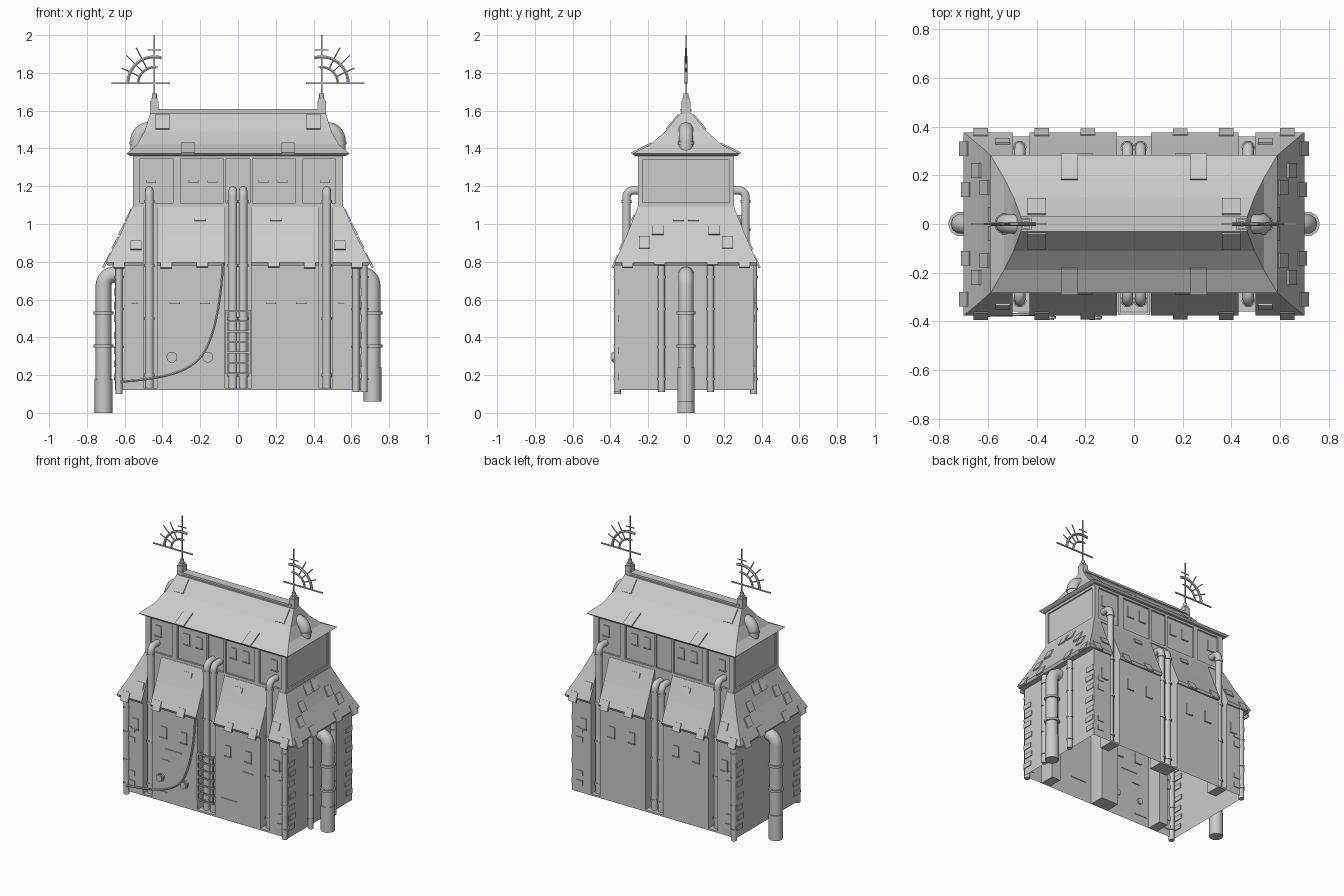
import bpy, bmesh, math
from mathutils import Vector, Matrix

cube = bpy.data.objects.get("Cube")
if cube:
    bpy.data.objects.remove(cube, do_unlink=True)

GREY = (0.6, 0.6, 0.6, 1)
mat = bpy.data.materials.new("plain grey")
mat.use_nodes = True
mat.diffuse_color = GREY
mat.node_tree.nodes["Principled BSDF"].inputs["Base Color"].default_value = GREY
SIDES = (-1, 1)


def finish(name, bm):
    bmesh.ops.recalc_face_normals(bm, faces=bm.faces)
    mesh = bpy.data.meshes.new(name)
    bm.to_mesh(mesh)
    bm.free()
    mesh.materials.append(mat)
    ob = bpy.data.objects.new(name, mesh)
    bpy.context.collection.objects.link(ob)
    return ob


def box(name, centre, size, rot=None):
    bm = bmesh.new()
    m = Matrix.Translation(centre) @ (rot or Matrix()) @ Matrix.Diagonal((*size, 1))
    bmesh.ops.create_cube(bm, size=1, matrix=m)
    return finish(name, bm)


def loft(rings, x_min=None, x_max=None):
    """Rectangular rings (half x, half y, z), optionally trimmed in x."""
    bm = bmesh.new()
    loops = [[bm.verts.new((sx * x, sy * y, z)) for sx, sy in
              ((-1, -1), (1, -1), (1, 1), (-1, 1))] for x, y, z in rings]
    for a, b in zip(loops, loops[1:]):
        for i in range(4):
            j = (i + 1) % 4
            bm.faces.new((a[i], a[j], b[j], b[i]))
    bm.faces.new(loops[0])
    bm.faces.new(loops[-1])
    for x, d in ((x_min, -1), (x_max, 1)):
        if x is not None:
            cut = bmesh.ops.bisect_plane(
                bm, geom=bm.verts[:] + bm.edges[:] + bm.faces[:], dist=1e-5,
                plane_co=(x, 0, 0), plane_no=(d, 0, 0), clear_outer=True)["geom_cut"]
            bmesh.ops.contextual_create(bm, geom=[e for e in cut if isinstance(e, bmesh.types.BMEdge)])
    return bm


def pipe(name, points, r, sides=3, kind="POLY"):
    cu = bpy.data.curves.new(name, "CURVE")
    cu.dimensions = "3D"
    cu.bevel_depth, cu.bevel_resolution, cu.use_fill_caps = r, sides, True
    sp = cu.splines.new(kind)
    sp.points.add(len(points) - 1)
    for p, co in zip(sp.points, points):
        p.co = (*co, 1)
    if kind == "NURBS":
        sp.order_u, sp.use_endpoint_u = 4, True
    ob = bpy.data.objects.new(name, cu)
    bpy.context.collection.objects.link(ob)
    bpy.ops.object.select_all(action="DESELECT")
    ob.select_set(True)
    bpy.context.view_layer.objects.active = ob
    bpy.ops.object.convert(target="MESH")
    ob = bpy.context.object
    ob.data.materials.clear()
    ob.data.materials.append(mat)
    bpy.ops.object.shade_smooth_by_angle(angle=math.radians(40))
    return ob


def elbow(name, base, top, direction, r, bend, reach):
    """Vertical pipe that bends at the top and runs along direction."""
    b, d = Vector(base), Vector(direction)
    pts = [b]
    for i in range(9):
        a = math.pi / 2 * i / 8
        pts.append(Vector((b.x, b.y, top - r - bend)) + d * bend * (1 - math.cos(a))
                   + Vector((0, 0, bend * math.sin(a))))
    pts.append(pts[-1] + d * reach)
    pipe(name, pts, r)


def collars(name, x, y, r, heights, half=0.008):
    for z in heights:
        pipe(name, [(x, y, z - half), (x, y, z + half)], r)


# Lower walls: open-bottomed outline with pipe recesses
BOT, EAVE, WX, WY, CORE = 0.12, 0.8, 0.65, 0.36, 0.25
half = [(WX, WY), (0.5, WY), (0.5, CORE), (0.43, CORE), (0.43, WY), (0.07, WY), (0.07, CORE)]
front = [(-x, -y) for x, y in half] + [(x, -y) for x, y in reversed(half)]
outline = front + [(-x, -y) for x, y in front]
bm = bmesh.new()
low = [bm.verts.new((x, y, BOT)) for x, y in outline]
high = [bm.verts.new((x, y, EAVE)) for x, y in outline]
for i in range(len(low)):
    j = (i + 1) % len(low)
    bm.faces.new((low[i], low[j], high[j], high[i]))
finish("lower_walls", bm)
for sy in SIDES:
    for x, w in ((-0.465, 0.07), (0, 0.14), (0.465, 0.07)):
        box("recess_floor", (x, sy * 0.305, BOT + 0.006), (w, 0.11, 0.012))

# Lower roof in separate sections with gaps for the pipes
LOWER = [(0.69, 0.37, 0.78), (0.7, 0.377, 0.797), (0.625, 0.314, 0.94), (0.56, 0.255, 1.09)]
for name, a, b in (("roof_end", -1, -0.5), ("roof_bay", -0.43, -0.07),
                   ("roof_bay", 0.07, 0.43), ("roof_end", 0.5, 1)):
    finish("lower_" + name, loft(LOWER, a, b))

# Upper storey with core running down behind the recesses
finish("recess_core", loft([(0.53, CORE - 0.002, EAVE - 0.01), (0.53, CORE - 0.002, 1.1)]))
finish("upper_walls", loft([(0.545, 0.24, 1.08), (0.545, 0.24, 1.37)]))
for sy in SIDES:
    box("upper_sill", (0, sy * 0.243, 1.1), (1.11, 0.02, 0.02))
    box("upper_top_band", (0, sy * 0.243, 1.355), (1.11, 0.02, 0.02))
    for sx in SIDES:
        for x, w in ((0.535, 0.035), (0.325, 0.04), (0.07, 0.015)):
            box("upper_pilaster", (sx * x, sy * 0.243, 1.23), (w, 0.02, 0.27))
        box("end_frame_post", (sx * 0.547, sy * 0.24, 1.23), (0.016, 0.024, 0.27))
for sx in SIDES:
    for z in (1.1, 1.355):
        box("end_frame_rail", (sx * 0.547, 0, z), (0.016, 0.48, 0.025))

# Upper hipped roof with flared eaves
finish("upper_roof", loft([(0.57, 0.27, 1.36), (0.59, 0.284, 1.372), (0.535, 0.19, 1.42),
                           (0.495, 0.11, 1.49), (0.465, 0.03, 1.585)]))
box("ridge_beam", (0, 0, 1.585), (0.9, 0.045, 0.03))
box("ridge_cap", (0, 0, 1.603), (0.88, 0.06, 0.014))
for sx in SIDES:
    x = sx * 0.443
    box("ridge_post", (x, 0, 1.605), (0.045, 0.05, 0.09))
    box("ridge_post_collar", (x, 0, 1.655), (0.032, 0.036, 0.025))
    pipe("ridge_post_tip", [(x, 0, 1.66), (x, 0, 1.69)], 0.013)

# Antennas: mast, crossbar, arcs and rays
for sx in SIDES:
    cx, cz = 0.443, 1.745

    def polar(r, deg):
        a = math.radians(deg)
        return (sx * (cx + r * math.cos(a)), 0, cz + r * math.sin(a))
    box("antenna_mast", (sx * cx, 0, 1.84), (0.007, 0.007, 0.32))
    box("antenna_crossbar", (sx * 0.515, 0, cz), (0.31, 0.008, 0.008))
    for z, w in ((1.92, 0.07), (1.83, 0.04)):
        box("antenna_tick", (sx * cx, 0, z), (w, 0.005, 0.005))
    for r, t, end in ((0.14, 0.009, 106), (0.085, 0.007, 96)):
        pipe("antenna_arc", [polar(r, i * end / 14) for i in range(15)], t, 1)
    for deg, r in ((25, 0.19), (45, 0.21), (63, 0.21)):
        pipe("antenna_ray", [polar(0.085, deg), polar(r, deg)], 0.004, 1)

# Windows on the long faces
for sy in SIDES:
    for sx in SIDES:
        for y, z, places in ((WY, 0.62, (0.56, 0.335, 0.175)), (0.24, 1.265, (0.46, 0.235, 0.135))):
            for x in places:
                box("window", (sx * x, sy * y, z), (0.046, 0.012, 0.075))
                box("window_sill", (sx * x, sy * y, z - 0.04), (0.054, 0.018, 0.008))

# Roof patches: tilted plates on the slopes
def patch(axis, s, along, out, z, w, length, slope):
    if axis == "y":
        rot = Matrix.Rotation(-s * slope, 4, "X")
        box("roof_patch", (along, s * out, z), (w, length, 0.012), rot)
    else:
        rot = Matrix.Rotation(s * slope, 4, "Y")
        box("roof_patch", (s * out, along, z), (length, w, 0.012), rot)


steep, side_steep = math.atan2(0.143, 0.063), math.atan2(0.143, 0.075)
for s in SIDES:
    for m in SIDES:
        for x, t, size in ((0.63, 0, 0.07), (0.54, 0.3, 0.05), (0.38, 0, 0.07), (0.19, 0, 0.06),
                           (0.2, 0.8, 0.035)):
            patch("y", s, m * x, 0.375 - 0.12 * t, 0.8 + 0.29 * t, 0.06, size, steep)
        for y, t in ((0.14, 0.05), (0.31, 0.0), (0.15, 0.6), (0.04, 0.85), (0.22, 0.35)):
            patch("x", s, m * y, 0.697 - 0.14 * t, 0.8 + 0.29 * t, 0.06, 0.07, side_steep)
        patch("y", s, m * 0.265, 0.235, 1.4, 0.07, 0.12, math.atan2(0.048, 0.094))
        patch("y", s, m * 0.4, 0.07, 1.54, 0.075, 0.1, math.atan2(0.095, 0.08))

# Long wall pipes, front and back
for sy in SIDES:
    for x in (-0.47, -0.027, 0.027, 0.47):
        top = 1.05 if sy > 0 and abs(x) < 0.1 else 1.2
        elbow("wall_pipe", (x, sy * 0.315, BOT + 0.012), top, (0, -sy, 0), 0.023, 0.035, 0.05)
        collars("wall_pipe_collar", x, sy * 0.315, 0.028, (0.2, 0.5, 0.78, top - 0.08))

# Corner drain pipes and end drain pipes
for x, y, z in ((-0.63, -0.362, 0.1), (0.625, -0.362, 0.11), (-0.63, 0.358, 0.1),
                (0.667, -0.13, 0.11), (0.667, 0.13, 0.11)):
    pipe("drain_pipe", [(x, y, z), (x, y, 0.8)], 0.019)
    collars("drain_collar", x, y, 0.023, (0.18, 0.35, 0.55, 0.72), 0.005)

# Large end pipes and the roof vents above them
for sx, z in ((-1, 0), (1, 0.06)):
    x = sx * 0.712
    elbow("end_pipe", (x, 0, z + 0.01), 0.775, (-sx, 0, 0), 0.042, 0.06, 0.03)
    pipe("end_pipe_sleeve", [(x, 0, z), (x, 0, z + 0.18)], 0.047)
    collars("end_pipe_collar", x, 0, 0.052, (0.355, 0.53))
    elbow("roof_vent", (sx * 0.53, 0, 1.38), 1.54, (-sx, 0, 0), 0.04, 0.06, 0.05)
    collars("roof_vent_collar", sx * 0.53, 0, 0.045, (1.43,))

# Corner stones and wall seams
for sx in SIDES:
    for sy in SIDES:
        for i, z in enumerate((0.19, 0.26, 0.33, 0.41, 0.5, 0.57, 0.64)):
            box("corner_stone", (sx * WX, sy * (0.325 - 0.01 * (i % 2)), z), (0.012, 0.07, 0.035))
            if i in (0, 1, 4, 5):
                box("corner_stone", (sx * 0.59, sy * WY, z), (0.05, 0.01, 0.035))
for x, z, w in ((-0.26, 0.5, 0.13), (-0.36, 0.19, 0.1), (-0.32, 0.42, 0.06),
                (0.18, 0.27, 0.12), (0.33, 0.5, 0.08)):
    box("wall_seam", (x, -WY, z), (w, 0.01, 0.007))

# Ladder cage in front of the centre pipes
for sx in SIDES:
    box("ladder_rail", (sx * 0.06, -0.368, 0.375), (0.01, 0.012, 0.34))
for i in range(7):
    z = 0.21 + i * 0.055
    box("ladder_rung", (0, -0.368, z), (0.13, 0.01, 0.01))
    for sx in SIDES:
        box("ladder_bracket", (sx * 0.06, -0.32, z), (0.01, 0.1, 0.01))

# Hanging cable and round wall outlets
pipe("cable", [(-0.08, -0.37, 0.79), (-0.09, -0.37, 0.6), (-0.14, -0.37, 0.36), (-0.24, -0.37, 0.23),
               (-0.42, -0.37, 0.18), (-0.62, -0.375, 0.165)], 0.007, 1, "NURBS")
for x in (-0.35, -0.16):
    pipe("wall_outlet", [(x, -0.35, 0.295), (x, -0.395, 0.295)], 0.022)
    pipe("wall_outlet_rim", [(x, -0.378, 0.295), (x, -0.388, 0.295)], 0.029)
